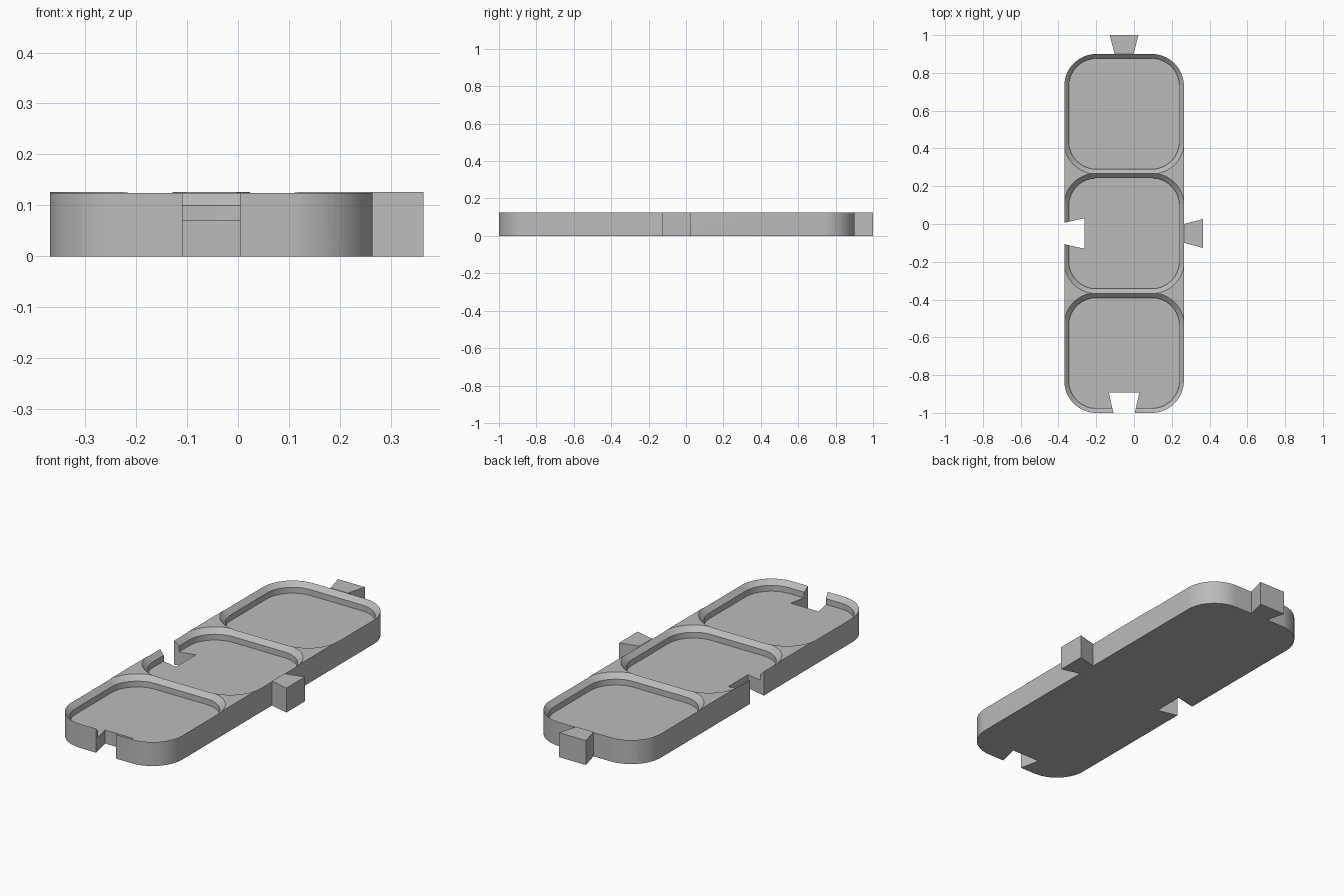
import bpy
import bmesh
from math import cos, sin, pi, radians

if "Cube" in bpy.data.objects:
    bpy.data.objects.remove(bpy.data.objects["Cube"], do_unlink=True)

CX, CY = -0.0525, -0.05      # centre of the tray body
CELL = 0.6333                # pitch of one cell
HALF = CELL / 2
HEIGHT = 0.126
RIDGE = 0.124                # chamfers meet just below the top
FLOOR, LEDGE = 0.07, 0.10
RADIUS = 0.17

grey = bpy.data.materials.new("plain grey")
grey.use_nodes = True
grey.diffuse_color = (0.5, 0.5, 0.5, 1)
grey.node_tree.nodes["Principled BSDF"].inputs["Base Color"].default_value = (0.5, 0.5, 0.5, 1)


def rounded_rect(hx, hy, r, steps=16):
    """Counter-clockwise outline of a rounded rectangle."""
    pts = []
    for q, (sx, sy) in enumerate([(1, 1), (-1, 1), (-1, -1), (1, -1)]):
        for i in range(steps + 1):
            a = (q + i / steps) * pi / 2
            pts.append((sx * (hx - r) + r * cos(a), sy * (hy - r) + r * sin(a)))
    return pts


def loft(name, sections, centre=(CX, CY)):
    """Closed solid through a stack of (outline, height) sections."""
    bm = bmesh.new()
    rings = [[bm.verts.new((centre[0] + x, centre[1] + y, z)) for x, y in outline]
             for outline, z in sections]
    n = len(rings[0])
    for low, high in zip(rings, rings[1:]):
        for i in range(n):
            j = (i + 1) % n
            bm.faces.new((low[i], low[j], high[j], high[i]))
    bm.faces.new(rings[0][::-1])
    bm.faces.new(rings[-1])
    bmesh.ops.recalc_face_normals(bm, faces=bm.faces[:])
    mesh = bpy.data.meshes.new(name)
    bm.to_mesh(mesh)
    bm.free()
    mesh.materials.append(grey)
    obj = bpy.data.objects.new(name, mesh)
    bpy.context.collection.objects.link(obj)
    return obj


def select(obj):
    bpy.ops.object.select_all(action="DESELECT")
    obj.select_set(True)
    bpy.context.view_layer.objects.active = obj


def cut(target, cutter):
    mod = target.modifiers.new("cut", "BOOLEAN")
    mod.operation = "DIFFERENCE"
    mod.solver = "EXACT"
    mod.object = cutter
    cutter.hide_render = True
    select(target)
    bpy.ops.object.modifier_apply(modifier=mod.name)
    bpy.data.objects.remove(cutter, do_unlink=True)


def dovetail(name, near, far, half_near, half_far, along_x, z0, z1):
    """Wedge-shaped prism that widens from near to far along one axis."""
    pts = [(near, -half_near), (far, -half_far), (far, half_far), (near, half_near)]
    if not along_x:
        pts = [(b, a) for a, b in pts]
    return loft(name, [(pts, z0), (pts, z1)])


# Tray body
outline = rounded_rect(HALF, 1.5 * CELL, RADIUS)
tray = loft("tray_body", [(outline, 0), (outline, HEIGHT)])

# Chamfered pockets, one per cell
inset = RIDGE - LEDGE
for row in (-1, 0, 1):
    h, r = HALF - inset, RADIUS - inset
    inner = rounded_rect(h, h, r)
    rise = 0.035
    wide = rounded_rect(h + rise, h + rise, r + rise)
    cut(tray, loft("pocket_cutter", [(inner, FLOOR), (inner, LEDGE), (wide, LEDGE + rise)],
                   (CX, CY + row * CELL)))

# Dovetail slots in the front and the right side; matching tongues opposite
for along_x, edge, slot, tongue in ((False, 1.5 * CELL, "front_slot", "back_tongue"),
                                    (True, HALF, "side_slot", "left_tongue")):
    # the slot cutter reaches past the wall along the same taper
    cut(tray, dovetail(slot, -edge - 0.02, -edge + 0.107, 0.052, 0.081, along_x, -0.1, 0.3))
    dovetail(tongue, edge, edge + 0.1, 0.05, 0.076, along_x, 0, HEIGHT)

select(tray)
bpy.ops.object.shade_smooth_by_angle(angle=radians(30))
